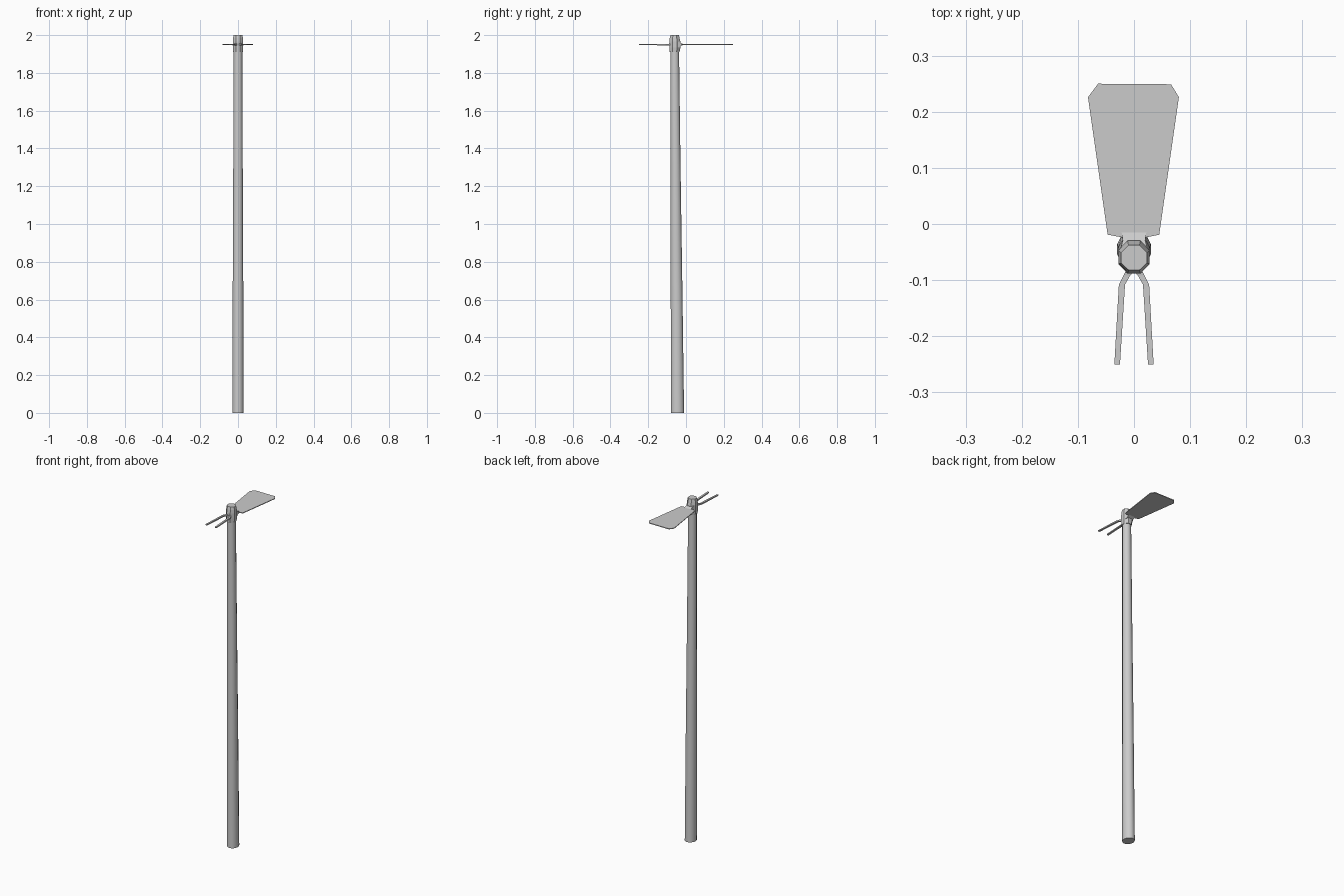
import bpy, bmesh, math

if "Cube" in bpy.data.objects:
    bpy.data.objects.remove(bpy.data.objects["Cube"])


def finish(bm, name, smooth=False):
    bmesh.ops.recalc_face_normals(bm, faces=bm.faces)
    mesh = bpy.data.meshes.new(name)
    bm.to_mesh(mesh)
    bm.free()
    obj = bpy.data.objects.new(name, mesh)
    bpy.context.collection.objects.link(obj)
    if smooth:
        bpy.ops.object.select_all(action='DESELECT')
        obj.select_set(True)
        bpy.context.view_layer.objects.active = obj
        bpy.ops.object.shade_smooth_by_angle(angle=math.radians(40))
    return obj


def loft(name, rings, sides, smooth=False):
    """Closed tube through rings given as (z, centre y, x radius, y radius)."""
    bm = bmesh.new()
    loops = []
    for z, cy, rx, ry in rings:
        angles = [2 * math.pi * (i + 0.5) / sides for i in range(sides)]
        loops.append([bm.verts.new((rx * math.cos(a), cy + ry * math.sin(a), z)) for a in angles])
    for lo, hi in zip(loops, loops[1:]):
        for i in range(sides):
            j = (i + 1) % sides
            bm.faces.new((lo[i], lo[j], hi[j], hi[i]))
    bm.faces.new(loops[0][::-1])
    bm.faces.new(loops[-1])
    return finish(bm, name, smooth)


def bar(name, sections):
    """Flat bar along y: sections of (y, inner x, outer x, half thickness)."""
    bm = bmesh.new()
    loops = [[bm.verts.new((x, y, 1.95 + h)) for x, h in ((a, -t), (b, -t), (b, t), (a, t))]
             for y, a, b, t in sections]
    for lo, hi in zip(loops, loops[1:]):
        for i in range(4):
            j = (i + 1) % 4
            bm.faces.new((lo[i], lo[j], hi[j], hi[i]))
    bm.faces.new(loops[0])
    bm.faces.new(loops[-1])
    return finish(bm, name)


# Long tapered wooden handle
loft("handle", [(0, -0.045, 0.031, 0.036), (0.65, -0.05, 0.029, 0.032),
                (1.3, -0.055, 0.026, 0.027), (1.99, -0.06, 0.023, 0.023)], 12, True)

# Faceted socket around the handle top
loft("socket", [(1.91, -0.061, 0.027, 0.029), (1.935, -0.059, 0.03, 0.032),
                (1.965, -0.059, 0.03, 0.032), (1.985, -0.06, 0.028, 0.028),
                (2.0, -0.06, 0.025, 0.024)], 8)

# Broad hoe blade with clipped corners
outline = [(-0.047, -0.019), (-0.02, -0.024), (0.02, -0.024), (0.045, -0.019),
           (0.08, 0.226), (0.066, 0.249), (-0.064, 0.25), (-0.082, 0.226)]
bm = bmesh.new()
face = bm.faces.new([bm.verts.new((x, y, 1.948)) for x, y in outline])
top = bmesh.ops.extrude_face_region(bm, geom=[face])["geom"]
bmesh.ops.translate(bm, vec=(0, 0, 0.004), verts=[v for v in top if isinstance(v, bmesh.types.BMVert)])
finish(bm, "hoe_blade")

# Flared neck between socket and blade
bar("blade_neck", [(-0.05, -0.026, 0.026, 0.02), (-0.03, -0.02, 0.02, 0.01),
                   (-0.015, -0.022, 0.022, 0.002)])

# Pair of fork prongs
for side, label in ((-1, "left"), (1, "right")):
    bar(f"{label}_prong", [(y, side * a, side * b, t) for y, a, b, t in (
        (-0.084, 0.0, 0.015, 0.005), (-0.092, 0.007, 0.019, 0.004),
        (-0.108, 0.016, 0.027, 0.004), (-0.25, 0.025, 0.035, 0.003))])
